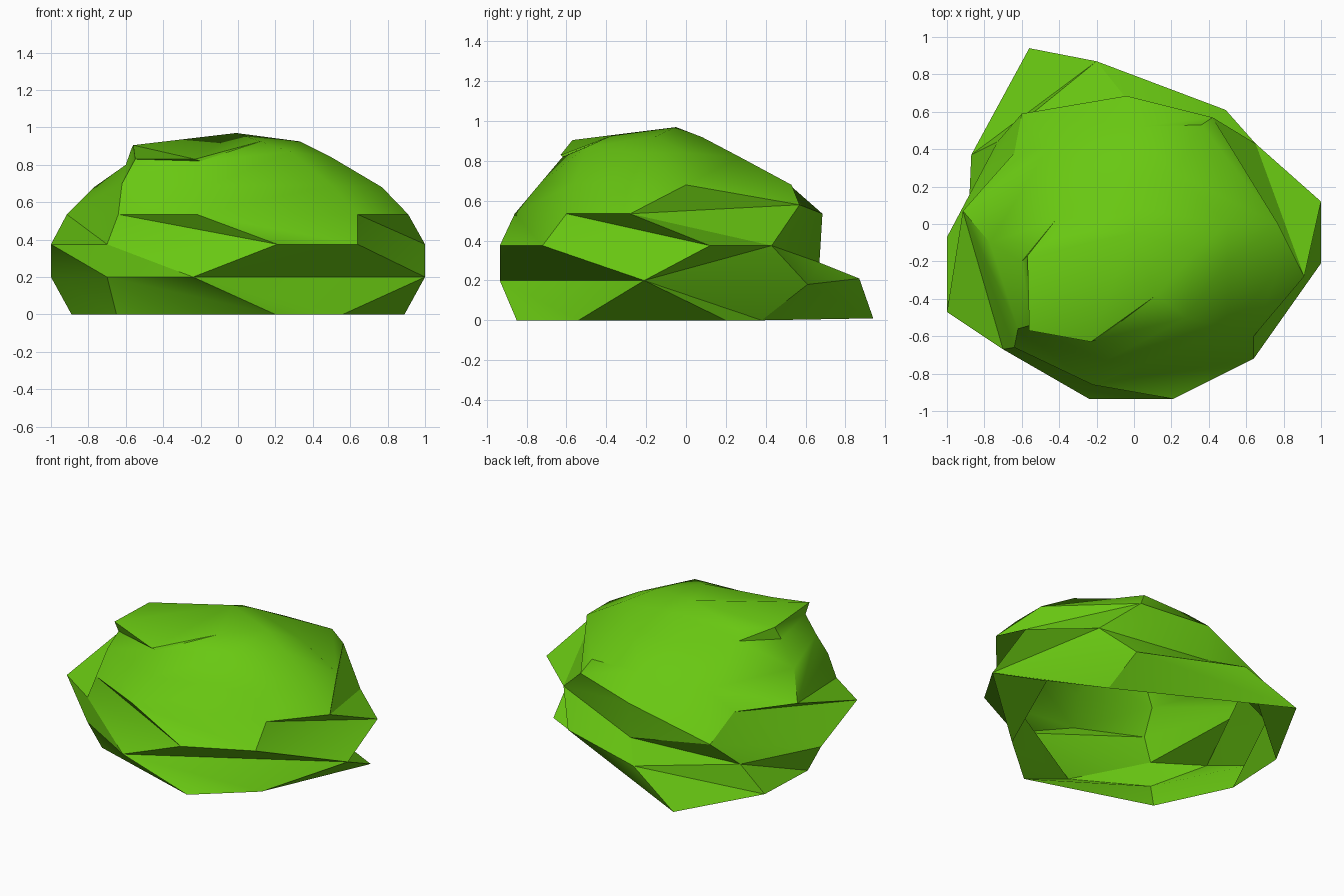
import bpy, bmesh, math
from mathutils import Vector

if "Cube" in bpy.data.objects:
    bpy.data.objects.remove(bpy.data.objects["Cube"])

green = bpy.data.materials.new("leaf green")
green.diffuse_color = (0.14, 0.575, 0.006, 1)
green.use_nodes = True
green.node_tree.nodes["Principled BSDF"].inputs["Base Color"].default_value = green.diffuse_color


def new_object(name, bm):
    # turn every face outward from the middle of the bush
    bm.normal_update()
    for f in bm.faces:
        if f.normal.dot(f.calc_center_median() - Vector((0, 0, 0.3))) < 0:
            f.normal_flip()
    mesh = bpy.data.meshes.new(name)
    bm.to_mesh(mesh)
    bm.free()
    mesh.materials.append(green)
    obj = bpy.data.objects.new(name, mesh)
    bpy.context.collection.objects.link(obj)
    bpy.ops.object.select_all(action='DESELECT')
    obj.select_set(True)
    bpy.context.view_layer.objects.active = obj
    bpy.ops.object.shade_smooth_by_angle(angle=math.radians(32))


def angle(v):
    return math.atan2(v.co.y, v.co.x) % math.tau


def stitch(bm, low, high):
    # join two rings of unequal count, always advancing the smaller angle
    low, high = sorted(low, key=angle), sorted(high, key=angle)
    n, m = len(low), len(high)
    ang = lambda r, k: angle(r[k % len(r)]) + math.tau * (k // len(r))
    i = j = 0
    while i < n or j < m:
        a, b = low[i % n], high[j % m]
        if j == m or (i < n and ang(low, i + 1) <= ang(high, j + 1)):
            i += 1
            bm.faces.new((a, low[i % n], b))
        else:
            j += 1
            bm.faces.new((a, high[j % m], b))


# shared leaf corners: f front, r right, b back, l left, g ground, d dome rim
P = dict(
    f1=(-0.24, -0.935, 0.2), f2=(0.21, -0.935, 0.375), f3=(0.64, -0.72, 0.375),
    r1=(1, -0.21, 0.2), r2=(1, 0.12, 0.375), r3=(0.65, 0.43, 0.375),
    b1=(0.49, 0.61, 0.18), b2=(-0.2, 0.87, 0.21), b3=(-0.04, 0.67, 0.29),
    l0=(-0.73, 0.44, 0.2), l1=(-1, -0.07, 0.2), l2=(-1, -0.47, 0.375),
    l3=(-0.7, -0.67, 0.375), l4=(-0.7, -0.67, 0.2),
    g1=(0.2, -0.85, 0), g2=(0.56, -0.54, 0), g3=(0.89, 0.2, 0), g4=(0.53, 0.38, 0),
    g5=(-0.56, 0.94, 0.01), g6=(-0.87, 0.37, 0), g7=(-0.89, -0.08, 0), g8=(-0.65, -0.58, 0),
    d1=(-0.22, -0.86, 0.535), d2=(0.64, -0.6, 0.535), d3=(0.91, -0.28, 0.535),
    d4=(0.42, 0.57, 0.58), d5=(-0.04, 0.685, 0.535), d6=(-0.6, 0.59, 0.36),
    d7=(-0.64, 0.38, 0.52), d8=(-0.915, 0.07, 0.535), d9=(-0.64, -0.66, 0.535),
)


def sheet(name, faces):
    bm = bmesh.new()
    verts = {}
    for face in faces.split(","):
        keys = face.split()
        for k in keys:
            if k not in verts:
                verts[k] = bm.verts.new(P[k])
        bm.faces.new([verts[k] for k in keys])
    new_object(name, bm)


# lower leaves wrapping around the open base
sheet("front_left_leaf", "l1 l2 l4,l1 l4 g8,l1 g8 g7,l4 f1 g1,l4 g1 g8")
sheet("front_leaf", "l2 l4 l3,l3 l4 f1,l3 f1 f2,l3 f2 d9")
sheet("front_right_leaf", "f1 f2 f3,f1 f3 r1,f1 r1 g2,g2 r1 g3,f1 g1 g2")
sheet("right_leaf", "f3 r1 r2,f3 r2 d2")
sheet("back_leaf", "r1 r2 r3,r1 r3 b1,r1 b1 g4,b1 b2 g5,b1 g5 g4,r1 g3 g4,r3 b3 b1,b1 b3 b2")
sheet("back_left_leaf", "b2 l0 g6,b2 g6 g5,l0 l1 g7,l0 g7 g6,b2 b3 l0")
sheet("left_leaf", "d6 d7 l1,d6 l1 l0,d7 l2 l1,b3 d6 l0")

# dome: skirt, then rings stitched up to the apex
bm = bmesh.new()
V = {k: bm.verts.new(c) for k, c in P.items()}
SKIRT = ("d9 d1 f2,d1 d2 f3,d1 f3 f2,d2 d3 r2,d3 r2 r3,d3 r3 d4,"
         "r3 d4 d5,r3 d5 b3,d5 d6 b3,d7 d8 l2,d8 l2 l3,d8 l3 d9")
for face in SKIRT.split(","):
    bm.faces.new([V[k] for k in face.split()])
rings = [[V["d%d" % k] for k in range(1, 10)]]
for pts in (
    [(0.77, 0, 0.68), (0.36, 0.53, 0.68), (0, 0.52, 0.68), (-0.45, 0.42, 0.64),
     (-0.77, -0.1, 0.68), (-0.62, -0.56, 0.7), (-0.15, -0.73, 0.69),
     (0.5, -0.56, 0.69), (0.77, -0.25, 0.68)],
    [(0.5, 0, 0.84), (0.22, 0.27, 0.82), (-0.15, 0.25, 0.82), (-0.42, 0.02, 0.82),
     (-0.6, -0.2, 0.8), (-0.55, -0.54, 0.83), (-0.2, -0.62, 0.82),
     (0.28, -0.5, 0.87), (0.5, -0.2, 0.84)],
    [(0.33, -0.15, 0.925), (0.05, 0.08, 0.92), (-0.38, -0.04, 0.87), (-0.57, -0.17, 0.885),
     (-0.56, -0.57, 0.905), (-0.23, -0.63, 0.83), (0.12, -0.38, 0.925)],
):
    rings.append([bm.verts.new(p) for p in pts])
for low, high in zip(rings, rings[1:]):
    stitch(bm, low, high)
apex = bm.verts.new((-0.01, -0.05, 0.97))
top = sorted(rings[-1], key=angle)
for k, v in enumerate(top):
    bm.faces.new((v, top[(k + 1) % len(top)], apex))
bmesh.ops.delete(bm, geom=[v for v in bm.verts if not v.link_faces], context='VERTS')
new_object("dome", bm)
